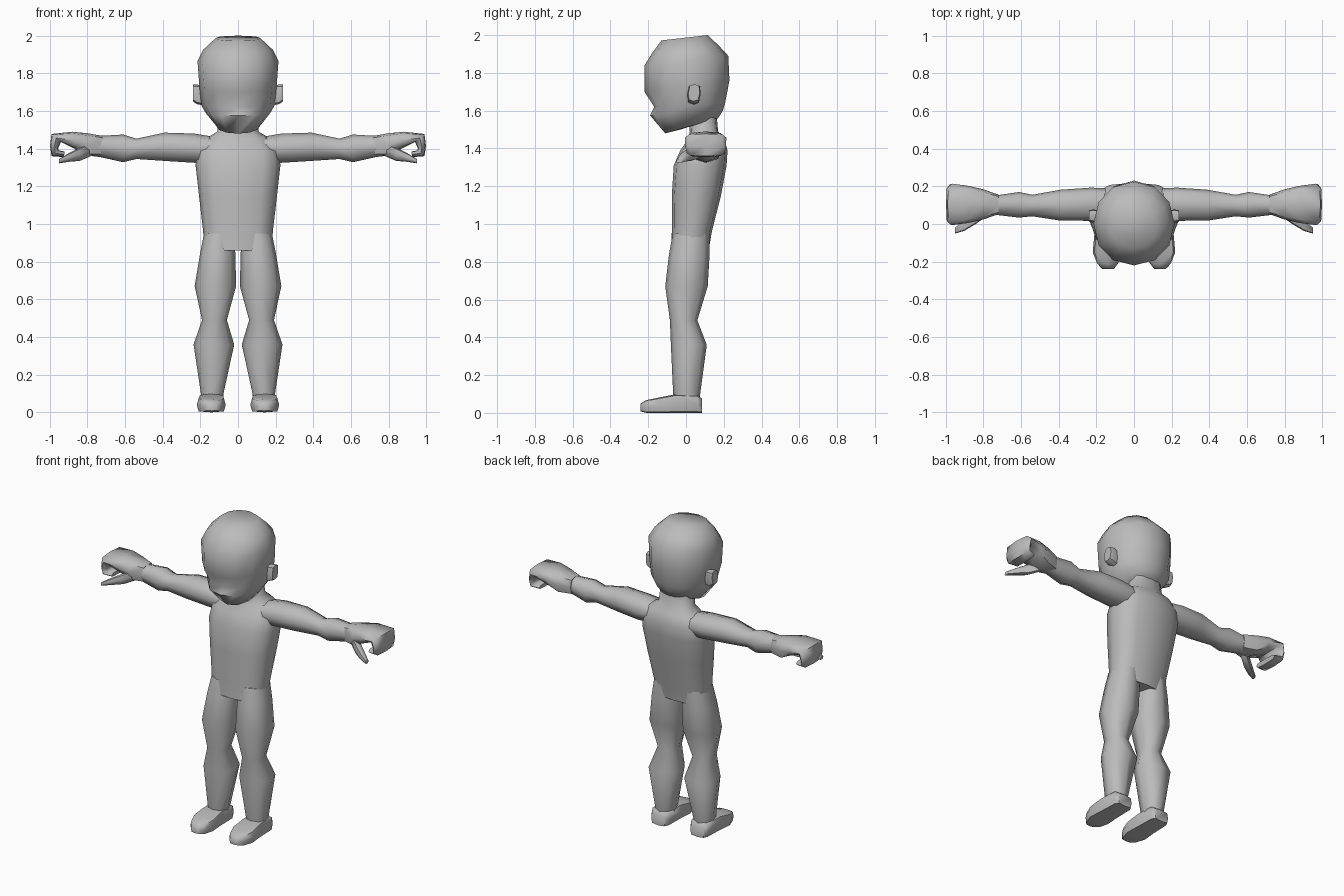
import bpy, bmesh, math
from mathutils import Vector

grey = bpy.data.materials.new("plain grey")
grey.diffuse_color = (0.5, 0.5, 0.5, 1)


def loft(name, sections, n=8, power=0.9, mirror=True, angle=60):
    """Skin closed rings; each section is (edge point, opposite edge point, half-width vector)."""
    bm = bmesh.new()
    rings = []
    for p, q, side in sections:
        p, q, side = Vector(p), Vector(q), Vector(side)
        mid, half = (p + q) / 2, (p - q) / 2
        ring = []
        for i in range(n):
            a = 2 * math.pi * i / n
            c, s = round(math.cos(a), 6), round(math.sin(a), 6)
            c = math.copysign(abs(c) ** power, c)
            s = math.copysign(abs(s) ** power, s)
            ring.append(bm.verts.new(mid + half * c + side * s))
        rings.append(ring)
    for r0, r1 in zip(rings, rings[1:]):
        for i in range(n):
            j = (i + 1) % n
            bm.faces.new((r0[i], r0[j], r1[j], r1[i]))
    bm.faces.new(rings[0])
    bm.faces.new(rings[-1])
    bmesh.ops.recalc_face_normals(bm, faces=bm.faces)
    me = bpy.data.meshes.new(name)
    bm.to_mesh(me)
    bm.free()
    me.materials.append(grey)
    ob = bpy.data.objects.new(name, me)
    bpy.context.collection.objects.link(ob)
    bpy.ops.object.select_all(action='DESELECT')
    ob.select_set(True)
    bpy.context.view_layer.objects.active = ob
    bpy.ops.object.shade_smooth_by_angle(angle=math.radians(angle))
    if mirror:
        ob.modifiers.new("mirror", 'MIRROR')
    return ob


def upright(z, front, back, half_width, x=0.0):
    return (x, front, z), (x, back, z), (half_width, 0, 0)


# Torso with neck
loft("torso", [upright(*s) for s in (
    (0.86, -0.08, 0.12, 0.18), (0.96, -0.075, 0.137, 0.185),
    (1.15, -0.075, 0.185, 0.207), (1.31, -0.065, 0.215, 0.225),
    (1.39, -0.03, 0.22, 0.22), (1.455, 0.015, 0.20, 0.17),
    (1.49, 0.02, 0.17, 0.11), (1.60, 0.01, 0.16, 0.10))],
    n=12, power=0.75, mirror=False)

# Head: tilted rings given as front y, front z, back y, back z, half width
loft("head", [((0, a, b), (0, c, d), (w, 0, 0)) for a, b, c, d, w in (
    (-0.03, 1.50, 0.13, 1.55, 0.07), (-0.11, 1.48, 0.17, 1.56, 0.115),
    (-0.19, 1.575, 0.195, 1.60, 0.17), (-0.168, 1.62, 0.207, 1.64, 0.195),
    (-0.22, 1.70, 0.23, 1.76, 0.205), (-0.22, 1.84, 0.224, 1.89, 0.215),
    (-0.178, 1.907, 0.175, 1.943, 0.185), (-0.13, 1.972, 0.115, 2.0, 0.12))],
    n=12, power=0.95, mirror=False)

# Ears
loft("ears", [((x, 0.04, b), (x, 0.045, t), (0, w, 0)) for x, b, t, w in (
    (0.17, 1.63, 1.73, 0.025), (0.215, 1.635, 1.74, 0.035),
    (0.238, 1.65, 1.74, 0.03))], power=0.6, angle=40)

# Legs
loft("legs", [upright(*s) for s in (
    (0.95, -0.07, 0.125, 0.08, 0.10), (0.84, -0.09, 0.125, 0.094, 0.108),
    (0.67, -0.11, 0.115, 0.11, 0.12), (0.49, -0.085, 0.06, 0.066, 0.125),
    (0.36, -0.08, 0.11, 0.108, 0.128), (0.10, -0.068, 0.075, 0.06, 0.137),
    (0.05, -0.06, 0.07, 0.06, 0.14))], power=0.85)

# Feet
loft("feet", [((x, y, b), (x, y, t), (w, 0, 0)) for y, b, t, w, x in (
    (0.085, 0.0, 0.075, 0.05, 0.14), (0.06, 0.0, 0.095, 0.066, 0.14),
    (-0.06, 0.0, 0.098, 0.07, 0.141), (-0.15, 0.0, 0.08, 0.077, 0.142),
    (-0.21, 0.0, 0.068, 0.055, 0.14), (-0.24, 0.008, 0.05, 0.03, 0.138))],
    power=0.4)

# Arms
loft("arms", [((x, y, b), (x, y, t), (0, w, 0)) for x, b, t, y, w in (
    (0.14, 1.33, 1.465, 0.10, 0.09), (0.23, 1.325, 1.48, 0.105, 0.088),
    (0.39, 1.335, 1.485, 0.10, 0.082), (0.54, 1.345, 1.453, 0.098, 0.057),
    (0.61, 1.328, 1.475, 0.102, 0.068), (0.73, 1.355, 1.468, 0.10, 0.052),
    (0.77, 1.36, 1.475, 0.10, 0.062))], power=0.85)

# Hands: palm running into fingers that curl down and back inward
loft("hands", [((x0, 0.104, z0), (x1, 0.104, z1), (0, w, 0)) for x0, z0, x1, z1, w in (
    (0.72, 1.36, 0.72, 1.468, 0.052), (0.80, 1.36, 0.80, 1.482, 0.08),
    (0.87, 1.40, 0.88, 1.49, 0.098), (0.94, 1.435, 0.99, 1.478, 0.11),
    (0.955, 1.40, 0.998, 1.415, 0.107), (0.95, 1.39, 0.99, 1.36, 0.10),
    (0.92, 1.385, 0.925, 1.355, 0.085))], power=0.6)

# Thumbs
loft("thumbs", [((x, y, b), (x, y, t), (0, w, 0)) for x, y, b, t, w in (
    (0.77, 0.08, 1.365, 1.44, 0.03), (0.84, 0.03, 1.335, 1.405, 0.03),
    (0.90, -0.01, 1.33, 1.375, 0.026), (0.95, -0.035, 1.322, 1.345, 0.016))],
    power=0.7)
